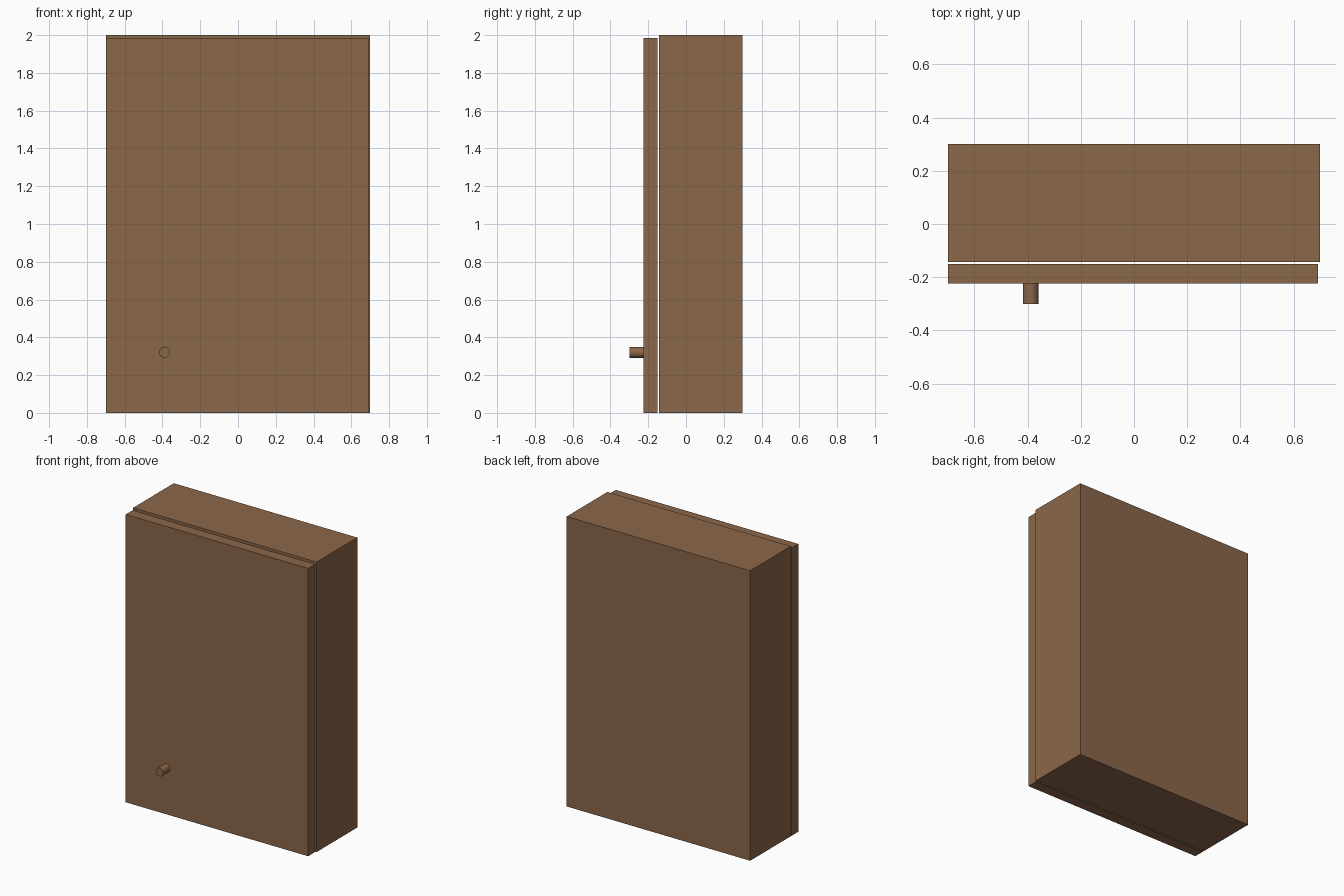
import bpy
import math

if "Cube" in bpy.data.objects:
    bpy.data.objects.remove(bpy.data.objects["Cube"])

wood = bpy.data.materials.new("brown wood")
wood.diffuse_color = (0.26, 0.135, 0.068, 1.0)
wood.use_nodes = True
wood.node_tree.nodes["Principled BSDF"].inputs["Base Color"].default_value = wood.diffuse_color


def box(name, lo, hi):
    """Axis-aligned box between two corners."""
    bpy.ops.mesh.primitive_cube_add(size=1, location=[(a + b) / 2 for a, b in zip(lo, hi)])
    ob = bpy.context.object
    ob.name = name
    ob.scale = [b - a for a, b in zip(lo, hi)]
    bpy.ops.object.transform_apply(location=False, rotation=False, scale=True)
    ob.data.materials.append(wood)
    return ob


# cabinet body
box("cabinet_body", (-0.70, -0.143, 0.0), (0.70, 0.30, 2.0))

# door, slightly smaller than the body and held off it by a narrow gap
box("door", (-0.70, -0.224, 0.0), (0.692, -0.15, 1.985))

# round door knob
bpy.ops.mesh.primitive_cylinder_add(vertices=32, radius=0.029, depth=0.08,
                                    location=(-0.389, -0.26, 0.32),
                                    rotation=(math.pi / 2, 0, 0))
knob = bpy.context.object
knob.name = "door_knob"
knob.data.materials.append(wood)
bpy.ops.object.shade_smooth_by_angle(angle=math.radians(40))
